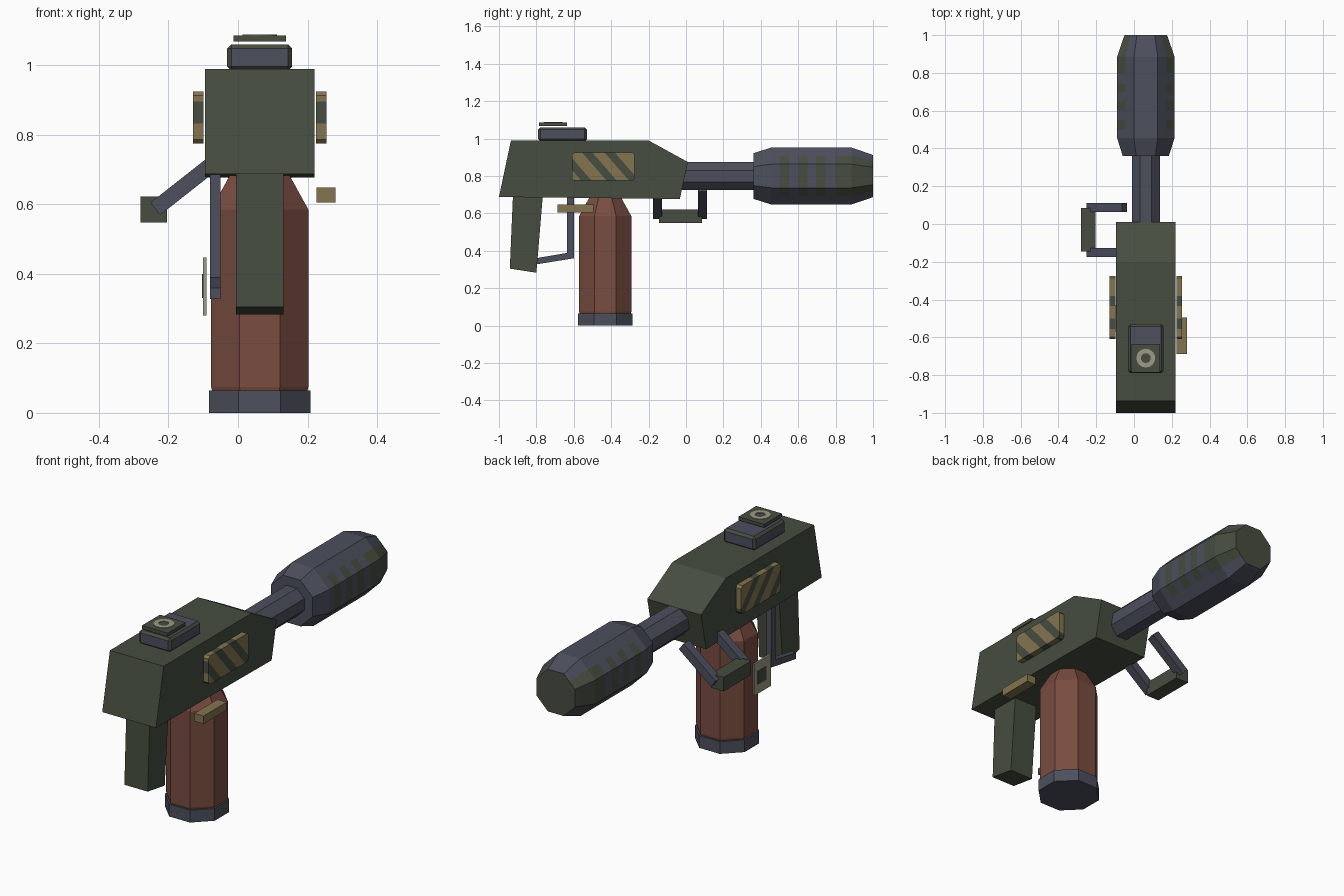
import bpy, bmesh, math
from mathutils import Vector, Matrix

if "Cube" in bpy.data.objects:
    bpy.data.objects.remove(bpy.data.objects["Cube"])

CX = 0.0625  # centre line of body, barrel and tank


def material(name, rgb):
    m = bpy.data.materials.new(name)
    m.diffuse_color = (*rgb, 1)
    m.use_nodes = True
    m.node_tree.nodes["Principled BSDF"].inputs["Base Color"].default_value = m.diffuse_color
    return m


GREEN = material("olive green", (0.061, 0.074, 0.051))
GREY = material("blue grey", (0.072, 0.08, 0.109))
RED = material("rust red", (0.19, 0.072, 0.051))
YELLOW = material("dull yellow", (0.235, 0.178, 0.08))
PALE = material("pale grey", (0.35, 0.328, 0.242))


def finish(name, bm, *mats):
    bmesh.ops.recalc_face_normals(bm, faces=bm.faces)
    me = bpy.data.meshes.new(name)
    bm.to_mesh(me)
    bm.free()
    for m in mats:
        me.materials.append(m)
    ob = bpy.data.objects.new(name, me)
    bpy.context.collection.objects.link(ob)
    return ob


def box_bm(lo, hi):
    bm = bmesh.new()
    lo, hi = Vector(lo), Vector(hi)
    size = hi - lo
    bmesh.ops.create_cube(bm, size=1, matrix=Matrix.Translation((lo + hi) / 2) @ Matrix.Diagonal((*size, 1)))
    return bm


def box(name, lo, hi, mat):
    return finish(name, box_bm(lo, hi), mat)


def side_profile(name, pts, x0, x1, mat):
    """Extrude a (y, z) outline along x."""
    bm = bmesh.new()
    f = bm.faces.new([bm.verts.new((x0, y, z)) for y, z in pts])
    r = bmesh.ops.extrude_face_region(bm, geom=[f])
    bmesh.ops.translate(bm, vec=(x1 - x0, 0, 0), verts=[v for v in r["geom"] if isinstance(v, bmesh.types.BMVert)])
    return finish(name, bm, mat)


def loft(rings, place, split=False):
    """Octagonal loft through (position, apothem) rings; split cuts the diagonal sides in two."""
    pts = []
    for k in range(8):
        a = math.radians(22.5 + 45 * k)
        r = 1 / math.cos(math.radians(22.5))
        if split and k % 2 == 1:
            m = math.radians(45 * k)
            pts.append((math.cos(m), math.sin(m)))
        pts.append((r * math.cos(a), r * math.sin(a)))
    bm = bmesh.new()
    loops = [[bm.verts.new(place(u * ap, v * ap, t)) for u, v in pts] for t, ap in rings]
    n = len(pts)
    for a, b in zip(loops, loops[1:]):
        for i in range(n):
            bm.faces.new((a[i], a[(i + 1) % n], b[(i + 1) % n], b[i]))
    bm.faces.new(loops[0])
    bm.faces.new(loops[-1])
    return bm


def along_y(u, v, t):
    return (CX + u, t, 0.80 + v)


def along_z(u, v, t):
    return (CX + u, -0.432 + v, t)


# Body
side_profile("body", [(-1, 0.688), (-0.936, 0.99), (-0.2, 0.99), (0.01, 0.875), (-0.033, 0.677)],
             -0.095, 0.22, GREEN)

# Grip and trigger guard
side_profile("grip", [(-0.925, 0.70), (-0.765, 0.70), (-0.80, 0.283), (-0.942, 0.305)], -0.006, 0.131, GREEN)
box("guard_post", (-0.081, -0.635, 0.365), (-0.05, -0.6, 0.69), GREY)
side_profile("guard_bar", [(-0.805, 0.327), (-0.805, 0.36), (-0.6, 0.395), (-0.6, 0.36)], -0.081, -0.05, GREY)

# Barrel
finish("barrel", loft([(-0.1, 0.074), (0.38, 0.074)], along_y), GREY)

# Muzzle shroud with green bands on its flanks and a green tip
bands = [(0.5, 0.55), (0.6, 0.65), (0.695, 0.745), (0.80, 1.0)]
rings = [(0.36, 0.122), (0.455, 0.152)]
rings += [(y, 0.152) for b in bands for y in b if y < 1]
rings += [(0.885, 0.152), (0.982, 0.119), (1.0, 0.112)]
bm = loft(rings, along_y, split=True)
bm.normal_update()
for f in bm.faces:
    c = f.calc_center_median()
    flank = abs(c.z - 0.80) < abs(c.x - CX)
    banded = any(a < c.y < b for a, b in bands)
    if (flank and banded) or (len(f.verts) > 4 and c.y > 0.9):
        f.material_index = 1
finish("muzzle_shroud", bm, GREY, GREEN)

# Tank and its foot
finish("tank", loft([(0.05, 0.134), (0.075, 0.14), (0.585, 0.14), (0.685, 0.085), (0.72, 0.085)], along_z), RED)
finish("tank_foot", loft([(0, 0.146), (0.065, 0.146)], along_z), GREY)

# Tank label plate with a dark mark
box("label_plate", (-0.1, -0.57, 0.28), (-0.09, -0.43, 0.447), PALE)
box("label_mark", (-0.103, -0.525, 0.33), (-0.0995, -0.455, 0.40), GREEN)

# Hazard plates: yellow, cut by diagonal green stripes
LEAN = 0.87  # stripe shift in y per unit of height
stripes = [(-0.69, -0.635), (-0.555, -0.5), (-0.435, -0.38)]
for side, x0, x1 in (("right", 0.224, 0.255), ("left", -0.13, -0.099)):
    bm = box_bm((x0, -0.61, 0.775), (x1, -0.275, 0.925))
    corners = [e for e in bm.edges if abs(e.verts[0].co.x - e.verts[1].co.x) > 0.01]
    bmesh.ops.bevel(bm, geom=corners, offset=0.012, segments=1, affect='EDGES')
    for y in [v for s in stripes for v in s]:
        bmesh.ops.bisect_plane(bm, geom=bm.verts[:] + bm.edges[:] + bm.faces[:],
                               plane_co=(0, y, 0.925), plane_no=(0, 1, LEAN))
    for f in bm.faces:
        c = f.calc_center_median()
        u = c.y + (c.z - 0.925) * LEAN
        f.material_index = int(any(a < u < b for a, b in stripes))
    finish(side + "_hazard_plate", bm, YELLOW, GREEN)

# Side lever
box("side_lever", (0.226, -0.688, 0.606), (0.28, -0.495, 0.648), YELLOW)

# Top housing with green chamfers
housing = box("top_housing", (-0.031, -0.79, 0.985), (0.156, -0.53, 1.06), GREY)
housing.data.materials.append(GREEN)
bev = housing.modifiers.new("chamfer", 'BEVEL')
bev.width = 0.012
bev.segments = 1
bev.material = 1

# Floating sight plate and pale ring
box("sight_plate", (-0.013, -0.785, 1.068), (0.138, -0.635, 1.086), GREEN)
bm = bmesh.new()
N = 16
ring = []
for r, z in ((0.05, 1.084), (0.05, 1.089), (0.026, 1.089), (0.026, 1.084)):
    ring.append([bm.verts.new((CX + r * math.cos(2 * math.pi * i / N), -0.71 + r * math.sin(2 * math.pi * i / N), z))
                 for i in range(N)])
for j in range(4):
    a, b = ring[j], ring[(j + 1) % 4]
    for i in range(N):
        bm.faces.new((a[i], a[(i + 1) % N], b[(i + 1) % N], b[i]))
finish("sight_ring", bm, PALE)

# Folding foregrip: two slanted arms and a bar
start, end = Vector((-0.238, 0, 0.587)), Vector((-0.05, 0, 0.735))
d = end - start
for name, y in (("front_arm", 0.088), ("rear_arm", -0.152)):
    bm = bmesh.new()
    turn = Matrix.Rotation(-math.atan2(d.z, d.x), 4, 'Y')
    mid = (start + end) / 2 + Vector((0, y, 0))
    bmesh.ops.create_cube(bm, size=1, matrix=Matrix.Translation(mid) @ turn
                          @ Matrix.Diagonal((d.length, 0.048, 0.045, 1)))
    finish(name, bm, GREY)
box("foregrip_bar", (-0.28, -0.145, 0.548), (-0.205, 0.085, 0.622), GREEN)
